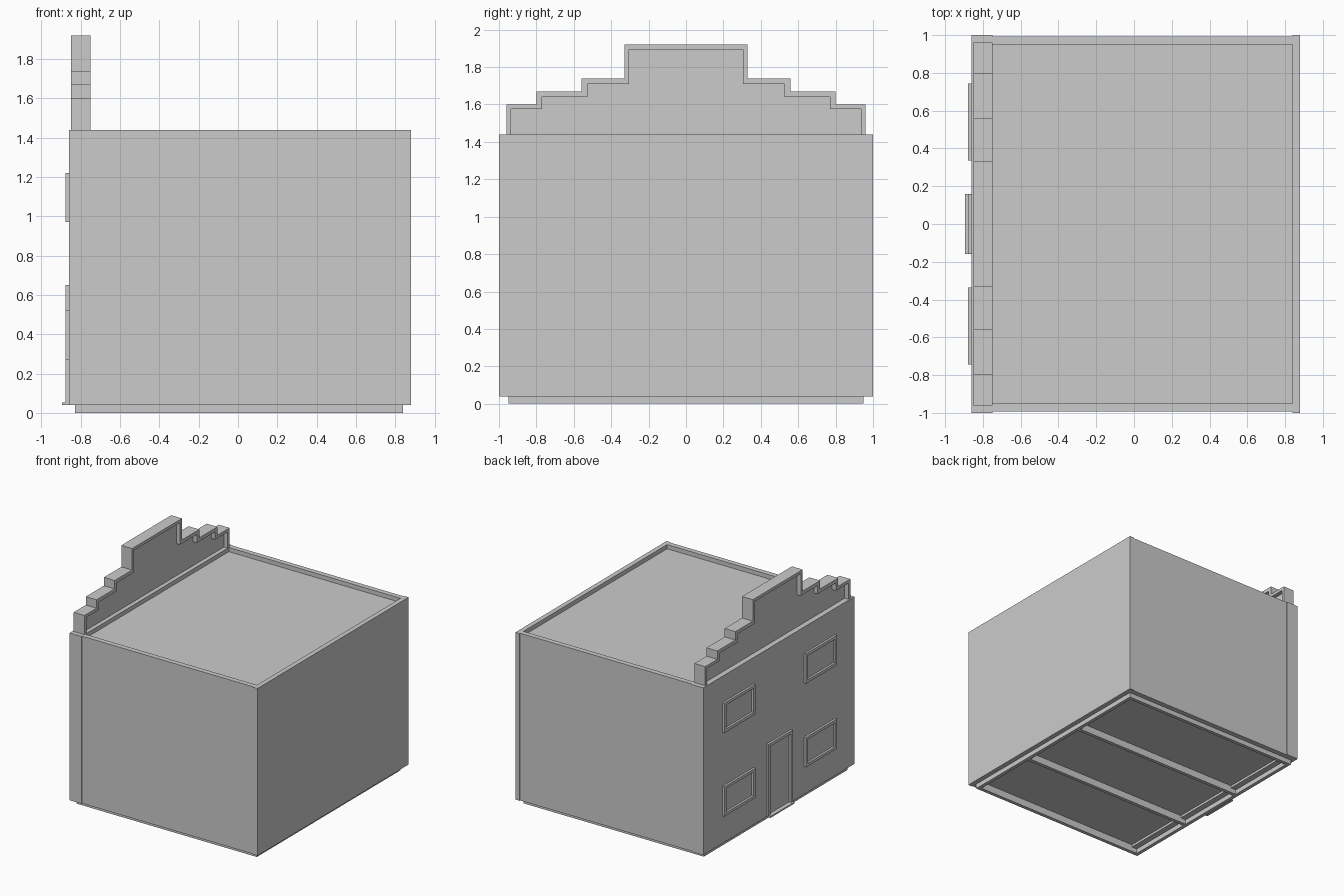
import bpy, bmesh

if "Cube" in bpy.data.objects:
    bpy.data.objects.remove(bpy.data.objects["Cube"])


def mesh_object(name, bm):
    bmesh.ops.recalc_face_normals(bm, faces=bm.faces)
    me = bpy.data.meshes.new(name)
    bm.to_mesh(me)
    bm.free()
    ob = bpy.data.objects.new(name, me)
    bpy.context.collection.objects.link(ob)
    return ob


def box(name, x, y, z):
    bm = bmesh.new()
    bmesh.ops.create_cube(bm, size=1)
    for v in bm.verts:
        for i, (a, b) in enumerate((x, y, z)):
            v.co[i] = b if v.co[i] > 0 else a
    return mesh_object(name, bm)


def prism_x(name, pts, x0, x1):
    """Extrude a closed (y, z) outline along x."""
    bm = bmesh.new()
    f = bm.faces.new([bm.verts.new((x0, y, z)) for y, z in pts])
    r = bmesh.ops.extrude_face_region(bm, geom=[f])
    for v in r["geom"]:
        if isinstance(v, bmesh.types.BMVert):
            v.co.x = x1
    return mesh_object(name, bm)


def steps(levels):
    """Right half of a stepped outline, top down."""
    pts = []
    for i, (y, z) in enumerate(levels):
        pts.append((y, z))
        pts.append((y, levels[i + 1][1] if i + 1 < len(levels) else 1.43))
    return pts


def mirrored(pts):
    return [(-y, z) for y, z in pts]


# Main block: solid up to the sunken roof deck
box("building_core", (-0.82, 0.845), (-0.96, 0.96), (0.06, 1.405))

# Walls rising slightly above the roof deck as a rim
box("right_wall", (0.84, 0.88), (-1, 1), (0.04, 1.44))
box("facade_wall", (-0.86, -0.75), (-1, 1), (0.04, 1.44))
for s, n in ((-1, "front_wall"), (1, "back_wall")):
    box(n, (-0.76, 0.845), sorted((s * 0.95, s * 0.993)), (0.04, 1.44))

# Foundation frame with floor joists, open underneath
for s, n in ((-1, "front_foundation"), (1, "back_foundation")):
    box(n, (-0.83, 0.84), sorted((s * 0.92, s * 0.95)), (0, 0.065))
box("left_foundation", (-0.83, -0.80), (-0.92, 0.92), (0, 0.065))
box("right_foundation", (0.81, 0.84), (-0.92, 0.92), (0, 0.065))
for y in (0.29, -0.33):
    box("floor_joist", (-0.80, 0.81), (y - 0.015, y + 0.015), (0, 0.065))

# Stepped gable: border strip around a thinner centre panel
outer = steps([(0.33, 1.92), (0.56, 1.74), (0.80, 1.67), (0.96, 1.60)])
inner = steps([(0.305, 1.895), (0.527, 1.71), (0.77, 1.64), (0.935, 1.575)])
border = (outer + inner[::-1] + mirrored(inner) + mirrored(outer)[::-1])
prism_x("gable_border", border, -0.85, -0.75)
panel = inner + mirrored(inner)[::-1]
prism_x("gable_panel", panel, -0.815, -0.785)


# Raised frames on the facade
def frame(name, y0, y1, z0, z1, w=0.025, bottom=True):
    x = (-0.878, -0.855)
    box(name + "_jamb_a", x, (y0, y0 + w), (z0, z1))
    box(name + "_jamb_b", x, (y1 - w, y1), (z0, z1))
    box(name + "_lintel", x, (y0 + w, y1 - w), (z1 - w, z1))
    if bottom:
        box(name + "_sill", x, (y0 + w, y1 - w), (z0, z0 + w))


for y0, y1 in ((0.335, 0.745), (-0.745, -0.335)):
    for z0, z1 in ((0.27, 0.52), (0.97, 1.22)):
        frame("window", y0, y1, z0, z1)

frame("door", -0.16, 0.16, 0.04, 0.65, bottom=False)
box("door_step", (-0.895, -0.855), (-0.16, 0.16), (0.04, 0.052))
